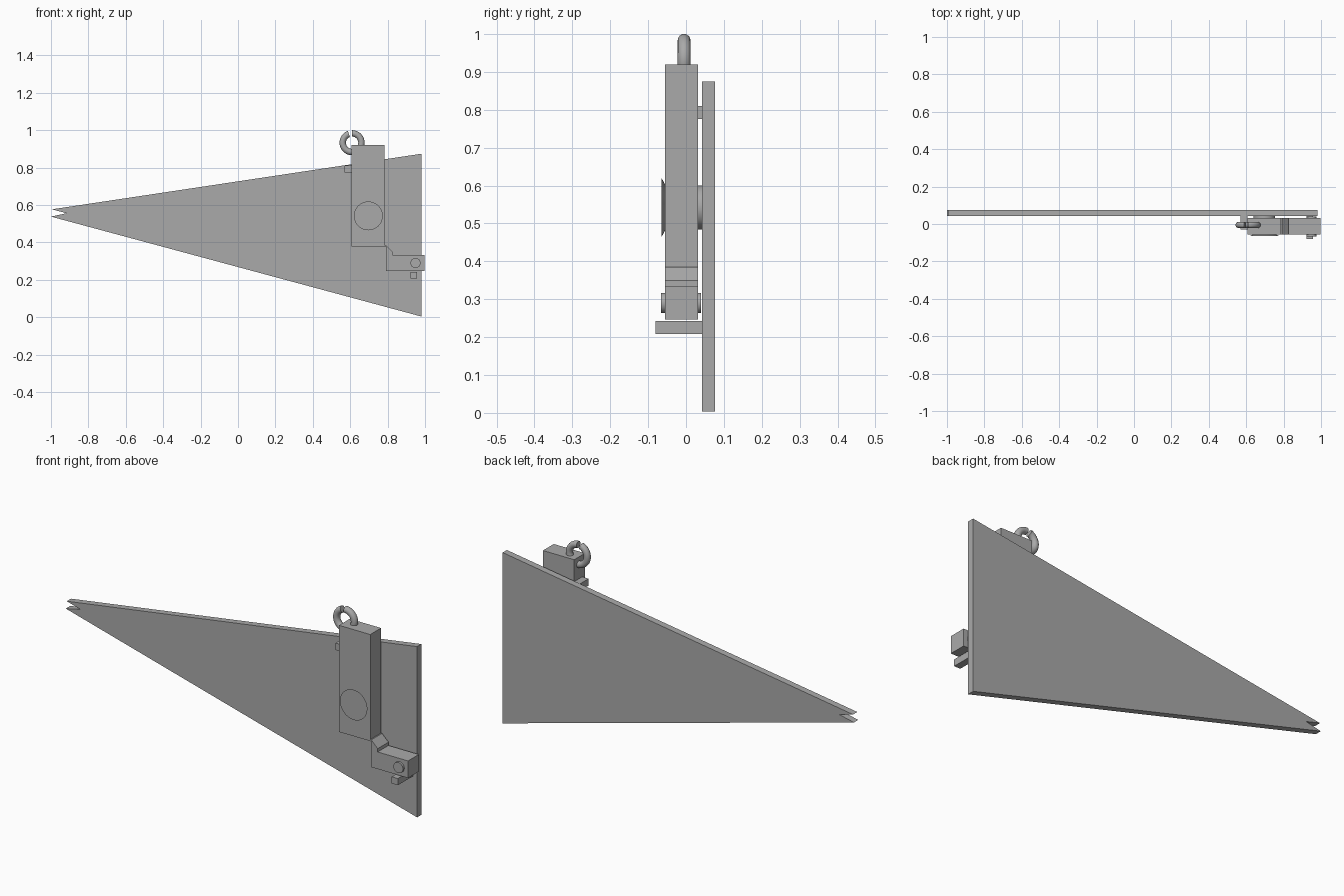
import bpy, bmesh, math

if "Cube" in bpy.data.objects:
    bpy.data.objects.remove(bpy.data.objects["Cube"])

grey = bpy.data.materials.new("plain grey")
grey.diffuse_color = (0.4, 0.4, 0.4, 1)
grey.use_nodes = True
grey.node_tree.nodes["Principled BSDF"].inputs["Base Color"].default_value = grey.diffuse_color


def finish(name, bm, smooth=False):
    """Turn a bmesh into a named grey object."""
    bmesh.ops.recalc_face_normals(bm, faces=bm.faces)
    mesh = bpy.data.meshes.new(name)
    bm.to_mesh(mesh)
    bm.free()
    mesh.materials.append(grey)
    obj = bpy.data.objects.new(name, mesh)
    bpy.context.collection.objects.link(obj)
    if smooth:
        bpy.ops.object.select_all(action='DESELECT')
        obj.select_set(True)
        bpy.context.view_layer.objects.active = obj
        bpy.ops.object.shade_smooth_by_angle(angle=math.radians(35))
    return obj


def loft(name, rings, smooth=False):
    """Skin a list of equal point rings and cap both ends."""
    bm = bmesh.new()
    loops = [[bm.verts.new(p) for p in ring] for ring in rings]
    n = len(loops[0])
    for a, b in zip(loops, loops[1:]):
        for i in range(n):
            j = (i + 1) % n
            bm.faces.new((a[i], a[j], b[j], b[i]))
    bm.faces.new(loops[0])
    bm.faces.new(loops[-1])
    return finish(name, bm, smooth)


def prism(name, profile, y0, y1):
    """Extrude an x-z outline along y."""
    return loft(name, [[(x, y, z) for x, z in profile] for y in (y0, y1)])


def box(name, x0, x1, y0, y1, z0, z1):
    return prism(name, [(x0, z0), (x1, z0), (x1, z1), (x0, z1)], y0, y1)


def disc(name, x, z, sections, n=40):
    """Round part along y from (y, radius) sections."""
    angles = [math.tau * i / n for i in range(n)]
    return loft(name, [[(x + r * math.cos(a), y, z + r * math.sin(a)) for a in angles]
                       for y, r in sections], True)


# Long tapered back plate with a notched tip
prism("back_plate", [(0.98, 0.004), (0.98, 0.874), (-0.995, 0.577),
                     (-0.917, 0.556), (-1.0, 0.538)], 0.042, 0.076)

# Upright body and stepped lower arm
box("body_block", 0.608, 0.784, -0.055, 0.032, 0.377, 0.92)
prism("lower_arm", [(0.79, 0.246), (0.997, 0.246), (0.997, 0.333), (0.826, 0.333),
                    (0.826, 0.35), (0.79, 0.385), (0.78, 0.385), (0.78, 0.377),
                    (0.79, 0.377)], -0.055, 0.032)

# Main pivot: flared front head and rear spacer
disc("pivot_head", 0.697, 0.542, [(-0.05, 0.058), (-0.055, 0.06), (-0.064, 0.077)])
disc("pivot_spacer", 0.697, 0.542, [(0.02, 0.058), (0.043, 0.058)])

# Small pin through the arm
disc("arm_pin", 0.949, 0.29, [(-0.066, 0.027), (0.039, 0.027)], 32)

# Stop pegs fixed to the plate
box("lower_stop", 0.922, 0.957, -0.08, 0.043, 0.208, 0.242)
box("upper_stop", 0.57, 0.606, -0.03, 0.043, 0.775, 0.81)

# Open hanging ring with a gap near the top
rings = []
for i in range(49):
    t = math.radians(110 + 340 * i / 48)
    ring = []
    for k in range(16):
        a = math.tau * k / 16
        r = 0.05 + 0.017 * math.cos(a)
        ring.append((0.61 + r * math.cos(t), -0.005 + 0.017 * math.sin(a),
                     0.933 + r * math.sin(t)))
    rings.append(ring)
loft("hanging_ring", rings, True)
